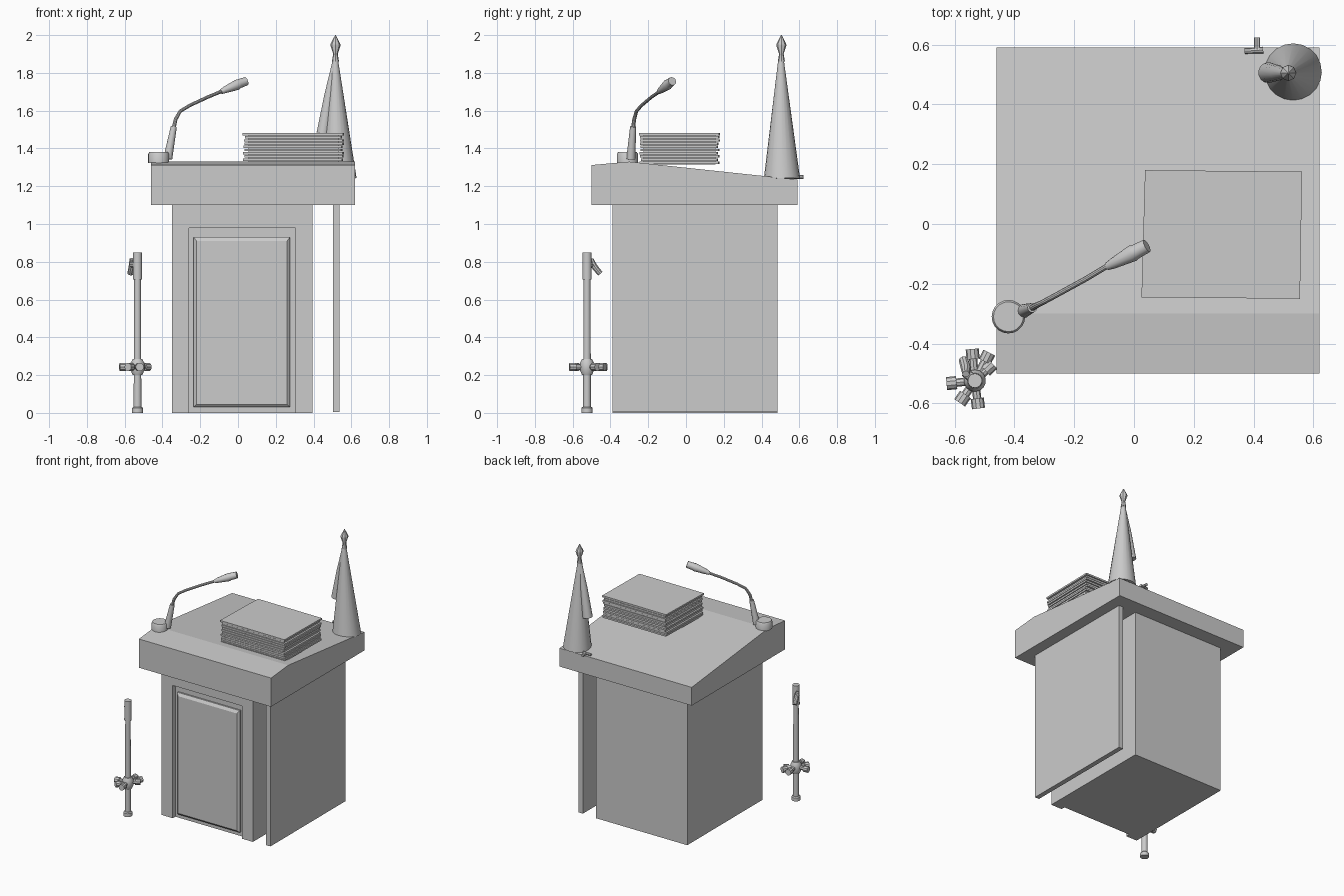
import bpy, bmesh, math, random
from mathutils import Vector

if "Cube" in bpy.data.objects:
    bpy.data.objects.remove(bpy.data.objects["Cube"])

random.seed(4)


def mesh_object(name, verts, faces):
    me = bpy.data.meshes.new(name)
    me.from_pydata(verts, [], faces)
    bm = bmesh.new()
    bm.from_mesh(me)
    bmesh.ops.recalc_face_normals(bm, faces=bm.faces)
    bm.to_mesh(me)
    bm.free()
    ob = bpy.data.objects.new(name, me)
    bpy.context.collection.objects.link(ob)
    return ob


def prism(name, profile, axis, a, b):
    """Extrude a 2D profile along axis: 'x' takes (y, z), 'z' takes (x, y)."""
    n = len(profile)
    place = {'x': lambda p, t: (t, p[0], p[1]), 'z': lambda p, t: (p[0], p[1], t)}[axis]
    verts = [place(p, t) for t in (a, b) for p in profile]
    faces = [tuple(range(n)), tuple(range(n, 2 * n))]
    faces += [(i, (i + 1) % n, n + (i + 1) % n, n + i) for i in range(n)]
    return mesh_object(name, verts, faces)


def box(name, x0, x1, y0, y1, z0, z1):
    return prism(name, [(x0, y0), (x1, y0), (x1, y1), (x0, y1)], 'z', z0, z1)


def tube(name, points, radii, sides=12, smooth=True):
    """Skin a row of rings along a path; one radius per point."""
    pts = [Vector(p) for p in points]
    n = len(pts)
    verts, faces = [], []
    for i, p in enumerate(pts):
        d = (pts[min(i + 1, n - 1)] - pts[max(i - 1, 0)]).normalized()
        ref = Vector((0, 0, 1)) if abs(d.z) < 0.98 else Vector((1, 0, 0))
        if i == 0:
            u = d.cross(ref).normalized()
        u = (u - d * u.dot(d)).normalized()
        v = d.cross(u)
        for k in range(sides):
            t = math.tau * k / sides
            verts.append(p + (u * math.cos(t) + v * math.sin(t)) * radii[i])
    for i in range(n - 1):
        for k in range(sides):
            j = (k + 1) % sides
            faces.append((i * sides + k, i * sides + j, (i + 1) * sides + j, (i + 1) * sides + k))
    faces += [tuple(range(sides)), tuple(range((n - 1) * sides, n * sides))]
    ob = mesh_object(name, verts, faces)
    if smooth:
        bpy.context.view_layer.objects.active = ob
        ob.select_set(True)
        bpy.ops.object.shade_smooth_by_angle(angle=math.radians(35))
        ob.select_set(False)
    return ob


# Cabinet body: shallow recess in the front, closed above by a lintel
FRONT, RECESS = -0.39, -0.36
box("cabinet_body", -0.35, 0.395, RECESS, 0.485, 0, 1.10)
for side, x0, x1 in (("left", -0.35, -0.26), ("right", 0.305, 0.395)):
    box(side + "_front_post", x0, x1, FRONT, RECESS, 0, 1.10)
box("front_lintel", -0.26, 0.305, FRONT, RECESS, 0.98, 1.10)

# Raised door panel with sloping border
loops = [(-0.235, 0.275, 0.03, 0.93, RECESS), (-0.235, 0.275, 0.03, 0.93, RECESS - 0.012),
         (-0.22, 0.26, 0.045, 0.91, RECESS - 0.025)]
verts = [(x, y, z) for x0, x1, z0, z1, y in loops
         for x, z in ((x0, z0), (x1, z0), (x1, z1), (x0, z1))]
faces = [(0, 1, 2, 3), (8, 9, 10, 11)]
faces += [(r + i, r + (i + 1) % 4, r + 4 + (i + 1) % 4, r + 4 + i) for r in (0, 4) for i in range(4)]
mesh_object("door_panel", verts, faces)

# Thin free-standing side panel
box("side_panel", 0.503, 0.538, -0.39, 0.485, 0.005, 1.10)

# Sloped desk top
prism("desk_top", [(-0.5, 1.10), (0.59, 1.10), (0.59, 1.235), (-0.3, 1.33), (-0.5, 1.312)],
      'x', -0.46, 0.62)

# Stack of papers, each sheet slightly shifted
SHEETS = 10
for i in range(SHEETS):
    z = 1.318 + i * 0.0168
    last = i == SHEETS - 1
    j = [0 if last else random.uniform(0, 0.012) for _ in range(4)]
    sheet = prism("paper_%02d" % i,
                  [(0.025 + j[0], -0.245 + j[2]), (0.555 - j[1], -0.25 + j[2]),
                   (0.562 - j[1], 0.175 - j[3]), (0.037 + j[0], 0.18 - j[3])],
                  'z', z, z + 0.0125)
box("paper_core", 0.055, 0.535, -0.225, 0.155, 1.315, 1.475)

# Gooseneck microphone
tube("microphone_base", [(-0.42, -0.31, z) for z in (1.322, 1.37, 1.38)], [0.056, 0.056, 0.05], 20)
tube("microphone_socket", [(-0.372, -0.292, 1.345), (-0.34, -0.28, 1.515)], [0.024, 0.016])
tube("microphone_neck",
     [(-0.34, -0.28, 1.51), (-0.33, -0.274, 1.555), (-0.305, -0.262, 1.598),
      (-0.255, -0.235, 1.628), (-0.16, -0.183, 1.672), (-0.08, -0.135, 1.705)],
     [0.011, 0.010, 0.009, 0.009, 0.009, 0.009], 10)
tube("microphone_head",
     [(-0.09, -0.142, 1.700), (-0.07, -0.132, 1.710), (-0.005, -0.098, 1.737),
      (0.005, -0.093, 1.742), (0.043, -0.073, 1.756)],
     [0.013, 0.018, 0.028, 0.025, 0.023])

# Furled flag: main cone, small side fold and spear finial
tube("flag_drape", [(0.532, 0.508, 1.24), (0.515, 0.503, 1.86), (0.515, 0.503, 1.885)],
     [0.096, 0.016, 0.012], 20)
tube("flag_fold", [(0.45, 0.506, 1.48), (0.482, 0.505, 1.68), (0.512, 0.503, 1.87)],
     [0.035, 0.026, 0.01], 14)
tube("flag_finial", [(0.516, 0.505, z) for z in (1.86, 1.90, 1.945, 1.955, 2.0)],
     [0.019, 0.012, 0.027, 0.025, 0.002], 8)

# Small clip on the rear edge
tube("clip_bar", [(0.37, 0.578, 1.25), (0.432, 0.582, 1.25)], [0.009, 0.011], 8)
tube("clip_pin", [(0.412, 0.58, 1.25), (0.412, 0.623, 1.248)], [0.010, 0.010], 8)

# Stand beside the lectern
PX, PY = -0.532, -0.524


def stand_part(name, *rings):
    tube(name, [(PX, PY, z) for z, _ in rings], [r for _, r in rings], 14)


stand_part("stand_foot", (0, 0.03), (0.025, 0.03), (0.032, 0.024))
stand_part("stand_pole", (0.02, 0.021), (0.72, 0.018))
stand_part("stand_collar", (0.705, 0.025), (0.85, 0.024))
stand_part("stand_hub", (0.2, 0.026), (0.225, 0.037), (0.265, 0.037), (0.285, 0.026))

# Knobs radiating from the hub
knobs = [(-0.627, -0.534), (-0.541, -0.418), (-0.484, -0.43),
         (-0.472, -0.468), (-0.583, -0.598), (-0.520, -0.617)]
centre = Vector((PX, PY, 0.243))
for i, (x, y) in enumerate(knobs):
    end = Vector((x, y, 0.243))
    d = (end - centre).normalized()
    neck = end - d * 0.034
    tube("knob_stem_%d" % i, [centre, neck], [0.014, 0.014], 8)
    tube("knob_%d" % i, [neck, end], [0.022, 0.022], 10)

# Clamp lever on the collar
tube("lever_pivot", [(PX, PY, 0.785), (-0.565, -0.495, 0.785)], [0.016, 0.016], 10)
tube("lever_handle", [(-0.562, -0.502, 0.815), (-0.562, -0.485, 0.775), (-0.57, -0.455, 0.738)],
     [0.012, 0.017, 0.016], 10)
